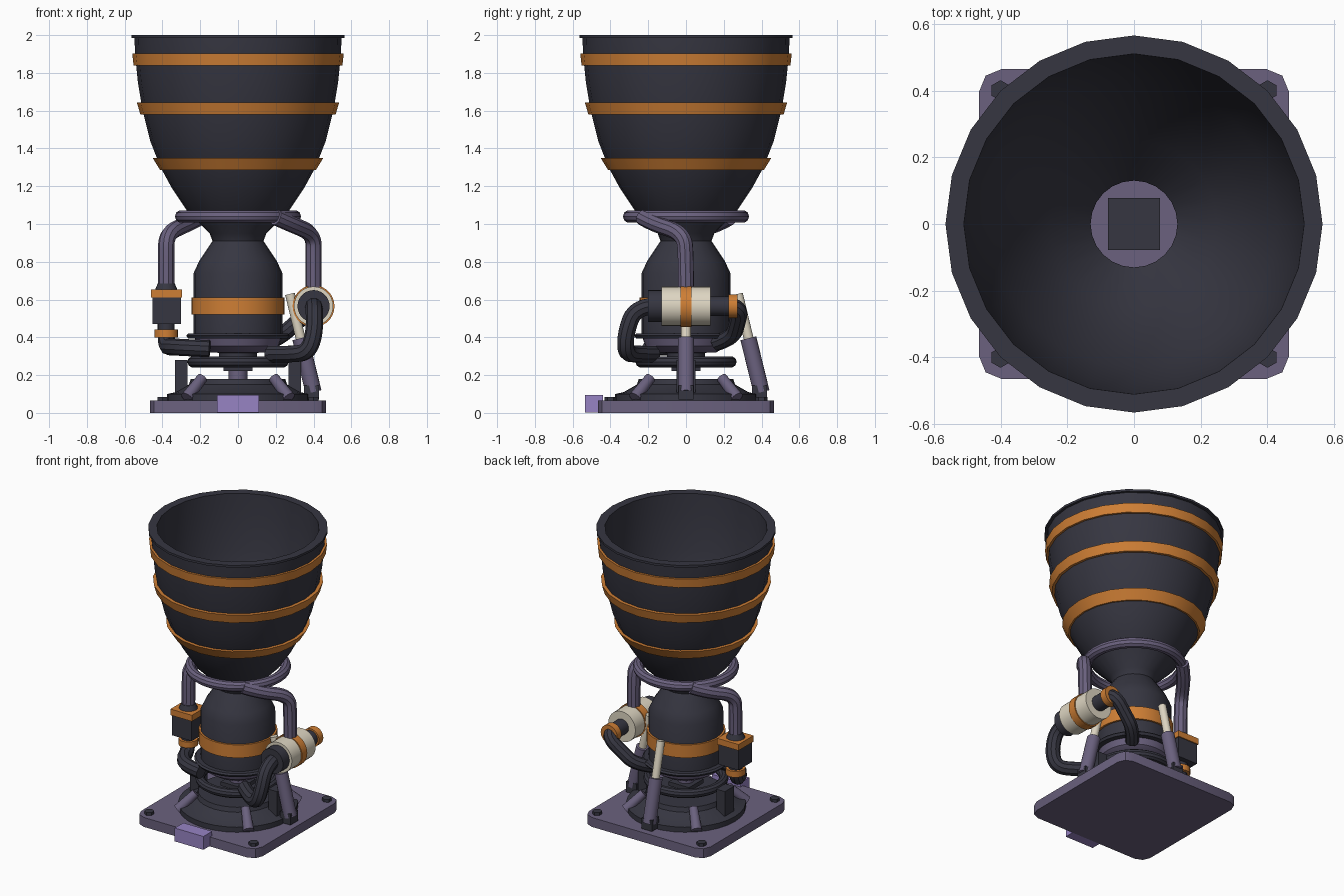
import bpy, bmesh, math
from mathutils import Vector, Matrix

if "Cube" in bpy.data.objects:
    bpy.data.objects.remove(bpy.data.objects["Cube"], do_unlink=True)


def material(name, rgb):
    m = bpy.data.materials.new(name)
    m.use_nodes = True
    m.diffuse_color = (*rgb, 1)
    m.node_tree.nodes["Principled BSDF"].inputs["Base Color"].default_value = (*rgb, 1)
    return m


DARK = material("charcoal metal", (0.037, 0.037, 0.053))
LILAC = material("muted lilac", (0.145, 0.12, 0.21))
VIOLET = material("light violet", (0.31, 0.23, 0.55))
ORANGE = material("burnt orange", (0.62, 0.21, 0.035))
CREAM = material("warm cream", (0.73, 0.67, 0.54))


def finish(ob, mat):
    ob.data.materials.clear()
    ob.data.materials.append(mat)
    bpy.ops.object.select_all(action='DESELECT')
    ob.select_set(True)
    bpy.context.view_layer.objects.active = ob
    bpy.ops.object.shade_smooth_by_angle(angle=math.radians(35))
    return ob


def from_bmesh(name, bm, mat):
    bmesh.ops.recalc_face_normals(bm, faces=bm.faces)
    me = bpy.data.meshes.new(name)
    bm.to_mesh(me)
    bm.free()
    ob = bpy.data.objects.new(name, me)
    bpy.context.collection.objects.link(ob)
    return finish(ob, mat)


def lathe(name, profile, mat, segs=24, closed=False):
    """Spin (radius, height) points about the z axis."""
    bm = bmesh.new()
    vs = [bm.verts.new((0, -r, z)) for r, z in profile]
    edges = [bm.edges.new(p) for p in zip(vs, vs[1:])]
    if closed:
        edges.append(bm.edges.new((vs[-1], vs[0])))
    bmesh.ops.spin(bm, geom=vs + edges, cent=(0, 0, 0), axis=(0, 0, 1),
                   angle=math.tau, steps=segs, use_duplicate=False)
    bmesh.ops.remove_doubles(bm, verts=bm.verts, dist=1e-4)
    return from_bmesh(name, bm, mat)


def box(name, lo, hi, mat, bevel=0):
    bm = bmesh.new()
    lo, hi = Vector(lo), Vector(hi)
    bmesh.ops.create_cube(bm, size=1, matrix=Matrix.Translation((lo + hi) / 2)
                          @ Matrix.Diagonal((*(hi - lo), 1)))
    if bevel:
        upright = [e for e in bm.edges if abs(e.verts[0].co.z - e.verts[1].co.z) > 0.01]
        bmesh.ops.bevel(bm, geom=upright, offset=bevel, segments=2, profile=0.5, affect='EDGES')
    return from_bmesh(name, bm, mat)


def rod(name, a, b, r, mat, r2=None, segs=20):
    """Cylinder or cone between two points."""
    a, b = Vector(a), Vector(b)
    d = b - a
    bm = bmesh.new()
    bmesh.ops.create_cone(bm, cap_ends=True, segments=segs, radius1=r, radius2=r if r2 is None else r2,
                          depth=d.length, matrix=Matrix.Translation((a + b) / 2)
                          @ d.to_track_quat('Z', 'Y').to_matrix().to_4x4())
    return from_bmesh(name, bm, mat)


def pipe(name, points, r, mat):
    """Smooth tube along a path."""
    cu = bpy.data.curves.new(name, 'CURVE')
    cu.dimensions = '3D'
    cu.bevel_depth, cu.bevel_resolution = r, 3
    cu.use_fill_caps = True
    sp = cu.splines.new('NURBS')
    sp.points.add(len(points) - 1)
    for p, co in zip(sp.points, points):
        p.co = (*co, 1)
    sp.use_endpoint_u = True
    sp.order_u, sp.resolution_u = 3, 6
    ob = bpy.data.objects.new(name, cu)
    bpy.context.collection.objects.link(ob)
    bpy.ops.object.select_all(action='DESELECT')
    ob.select_set(True)
    bpy.context.view_layer.objects.active = ob
    bpy.ops.object.convert(target='MESH')
    return finish(bpy.context.view_layer.objects.active, mat)


def ring(name, major, minor, z, mat):
    pts = [(major + minor * math.cos(k * math.tau / 10), z + minor * math.sin(k * math.tau / 10))
           for k in range(10)]
    return lathe(name, pts, mat, 32, closed=True)


# Base plate, bolts and front tab
box("base_plate", (-.465, -.465, 0), (.465, .465, .065), LILAC, bevel=.07)
for sx in (-1, 1):
    for sy in (-1, 1):
        rod("plate_bolt", (sx * .4, sy * .4, .06), (sx * .4, sy * .4, .085), .031, DARK, segs=6)
box("front_tab", (-.11, -.535, .003), (.11, -.44, .095), VIOLET)

# Turntable with diagonal braces and side posts
lathe("turntable", [(0, .06), (.375, .06), (.375, .1), (.33, .11), (.26, .15),
                    (.25, .18), (0, .18)], DARK, 32)
for sx in (-1, 1):
    for sy in (-1, 1):
        rod("diagonal_brace", (sx * .27, sy * .27, .08), (sx * .19, sy * .19, .185), .034, LILAC, .028)
    box("side_post", (sx * .3 - .033, -.05, .065), (sx * .3 + .033, .05, .28), DARK)

# Gimbal
rod("gimbal_column", (0, 0, .17), (0, 0, .31), .05, LILAC)
box("gimbal_block", (-.078, -.078, .222), (.078, .078, .25), DARK)
ring("gimbal_ring", .238, .03, .27, DARK)
rod("gimbal_cap", (0, 0, .29), (0, 0, .33), .1, DARK)

# Combustion chamber
lathe("injector_bowl", [(0, .315), (.16, .32), (.215, .355), (.235, .41), (0, .41)], LILAC, 32)
box("injector_block", (-.078, -.078, .40), (.078, .078, .43), DARK)
lathe("chamber_flange", [(.2, .395), (.265, .395), (.275, .41), (.265, .42), (.2, .42)], DARK, 32, True)
lathe("chamber_band", [(.23, .52), (.247, .52), (.247, .61), (.23, .61)], ORANGE, 32, True)

# Chamber wall and bell in one hollow shell
lathe("bell_and_chamber", [
    (.235, .41), (.235, .74), (.205, .805), (.135, .91), (.15, .95), (.27, 1.07), (.35, 1.19),
    (.41, 1.3), (.465, 1.44), (.505, 1.6), (.53, 1.75), (.545, 1.9), (.548, 1.985),
    (.565, 1.985), (.565, 2), (.51, 2), (.505, 1.88), (.48, 1.62), (.43, 1.42),
    (.33, 1.2), (.25, 1.08), (.13, .94), (.13, .91), (.2, .77), (.21, .41)], DARK, 24)
for z0, z1, r0, r1 in ((1.285, 1.35, .412, .452), (1.58, 1.642, .517, .535), (1.84, 1.903, .553, .56)):
    lathe("bell_band", [(r0 - .03, z0), (r0, z0), (r1, z1), (r1 - .03, z1)], ORANGE, 24, True)

# Feed ring and its two downpipes
ring("feed_ring", .3, .034, 1.04, LILAC)
pipe("left_downpipe", [(.2, -.23, 1.035), (.28, -.17, 1.0), (.4, -.01, .95), (.4, 0, .82), (.4, 0, .64)],
     .043, LILAC)
pipe("right_downpipe", [(-.2, .23, 1.035), (-.27, .17, 1.0), (-.38, .01, .95), (-.38, 0, .82),
                        (-.38, 0, .65)], .043, LILAC)

# Valve box on the right
box("valve_box", (-.453, -.075, .47), (-.303, .075, .64), DARK)
box("valve_box_cap", (-.46, -.082, .61), (-.296, .082, .652), ORANGE)
rod("valve_top_collar", (-.38, 0, .65), (-.38, 0, .685), .06, DARK, .045)
rod("valve_neck", (-.38, 0, .4), (-.38, 0, .48), .045, DARK)
rod("valve_outlet_collar", (-.38, 0, .4), (-.38, 0, .442), .062, ORANGE)
pipe("valve_pipe", [(-.38, 0, .42), (-.38, -.01, .35), (-.35, -.1, .35), (-.27, -.18, .345),
                    (-.15, -.19, .34)], .045, DARK)

# Turbopump on the left, lying along y
for name, y0, y1, r, mat in (
        ("pump_inlet_cap", -.2, -.12, .085, DARK), ("pump_body", -.13, .13, .104, CREAM),
        ("pump_band", -.028, .028, .111, ORANGE), ("pump_shaft", .12, .24, .052, DARK),
        ("pump_outlet_collar", .225, .272, .063, ORANGE)):
    rod(name, (.4, y0, .565), (.4, y1, .565), r, mat, segs=28)
pipe("pump_front_pipe", [(.4, -.17, .565), (.405, -.27, .56), (.405, -.32, .42), (.37, -.32, .32),
                         (.28, -.27, .31), (.17, -.17, .31)], .046, DARK)
pipe("pump_rear_pipe", [(.4, .25, .565), (.39, .29, .55), (.3, .27, .47), (.22, .25, .4),
                        (.15, .16, .37)], .043, DARK)

# Steering actuators on the left and at the back
for dx, dy in ((1, 0), (0, 1)):
    def at(r, z):
        return (dx * r, dy * r, z)
    box("actuator_hinge", (dx * .39 - .04, dy * .39 - .04, .07), (dx * .39 + .04, dy * .39 + .04, .145), DARK)
    rod("actuator_sleeve", at(.4, .11), at(.33, .395), .043, LILAC)
    rod("actuator_rod", at(.335, .38), at(.275, .63), .026, CREAM)
